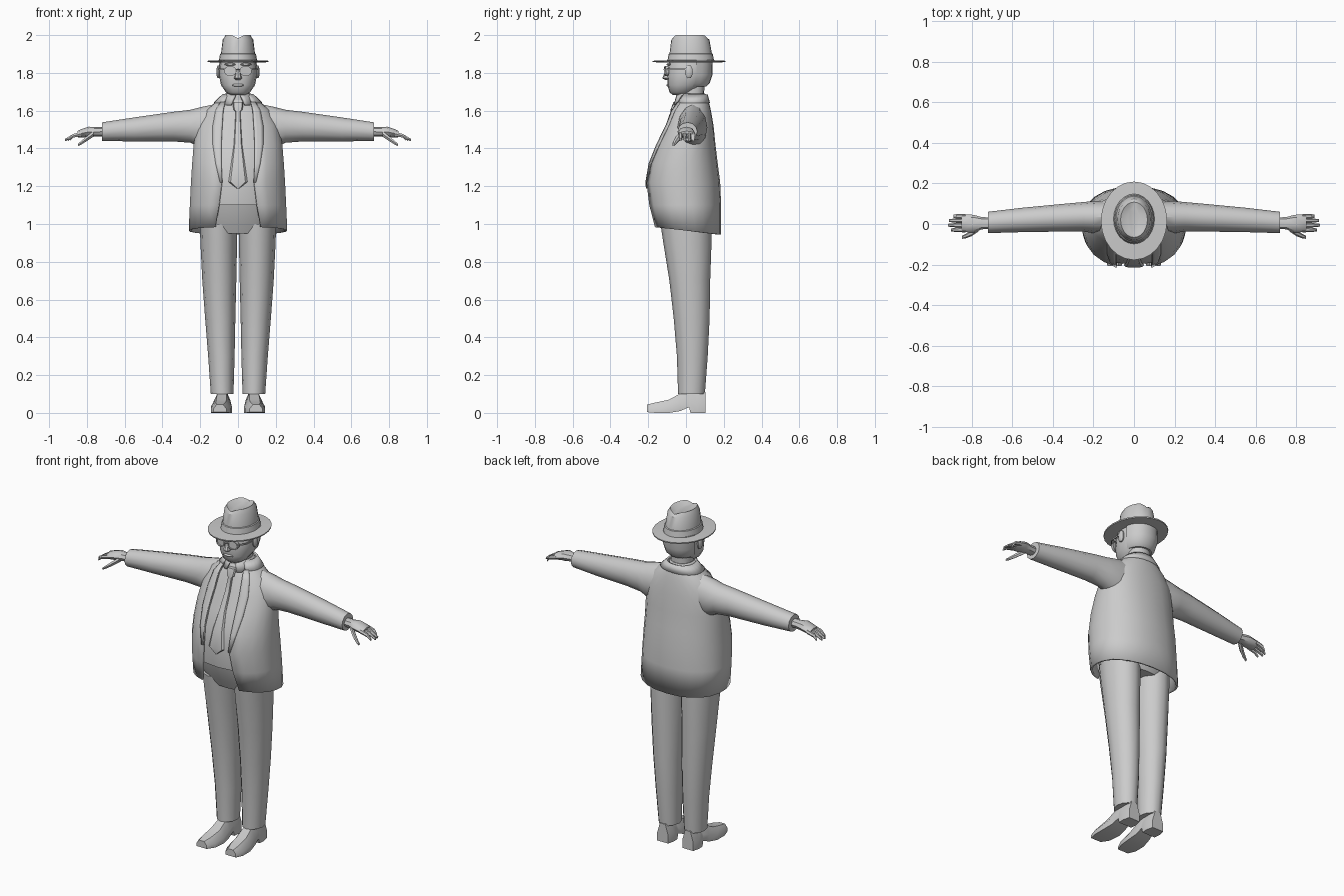
import bpy, bmesh, math

if "Cube" in bpy.data.objects:
    bpy.data.objects.remove(bpy.data.objects["Cube"])

grey = bpy.data.materials.new("plain_grey")
grey.diffuse_color = (0.6, 0.6, 0.6, 1)
grey.use_nodes = True
grey.node_tree.nodes["Principled BSDF"].inputs["Base Color"].default_value = grey.diffuse_color


def loft(name, rings, closed=True, mirror=False, thick=0, angle=40):
    """Skin a list of point rings; closed rings are capped at both ends."""
    bm = bmesh.new()
    vs = [[bm.verts.new(p) for p in r] for r in rings]
    n = len(rings[0])
    for a, b in zip(vs, vs[1:]):
        for i in range(n if closed else n - 1):
            j = (i + 1) % n
            bm.faces.new((a[i], a[j], b[j], b[i]))
    if closed:
        bm.faces.new(vs[0])
        bm.faces.new(vs[-1])
    bmesh.ops.recalc_face_normals(bm, faces=bm.faces)
    me = bpy.data.meshes.new(name)
    bm.to_mesh(me)
    bm.free()
    me.materials.append(grey)
    me.shade_smooth()
    me.set_sharp_from_angle(angle=math.radians(angle))
    ob = bpy.data.objects.new(name, me)
    bpy.context.collection.objects.link(ob)
    if mirror:
        m = ob.modifiers.new("mirror", 'MIRROR')
        m.use_clip = True
    if thick:
        s = ob.modifiers.new("thickness", 'SOLIDIFY')
        s.thickness, s.offset = thick, 0
    return ob


def level(z, hw, front, back, n=16, e=0.9, cx=0):
    """Level rounded ring: half width, front y and back y."""
    pts = []
    for i in range(n):
        t = 2 * math.pi * i / n
        s, c = math.sin(t), math.cos(t)
        x = hw * math.copysign(abs(s) ** e, s)
        y = (front + back) / 2 - (back - front) / 2 * math.copysign(abs(c) ** e, c)
        pts.append((cx + x, y, z))
    return pts


def half(z, hw, front, back, opening, n=11, e=0.9, width=None, tilt=0):
    """Half ring from an opening at the front round to the middle of the back."""
    t0 = math.asin(min(1, opening / hw) ** (1 / e))
    t1 = math.pi if width is None else math.asin(min(1, (opening + width) / hw) ** (1 / e))
    pts = []
    for i in range(n):
        t = t0 + (t1 - t0) * i / (n - 1)
        s, c = max(0, math.sin(t)), math.cos(t)
        x = hw * s ** e if s > 1e-6 else 0
        y = (front + back) / 2 - (back - front) / 2 * math.copysign(abs(c) ** e, c)
        pts.append((x, y, z - tilt * y))
    return pts


def upright(x, y0, y1, z0, z1, n=12):
    """Ring facing along x, for arms and fingers."""
    return [(x, (y0 + y1) / 2 + (y1 - y0) / 2 * math.cos(2 * math.pi * i / n),
             (z0 + z1) / 2 + (z1 - z0) / 2 * math.sin(2 * math.pi * i / n)) for i in range(n)]


def ball(name, loc, size, mirror=False):
    rings = []
    for k in range(1, 8):
        a = math.pi * k / 8
        r = math.sin(a)
        rings.append([(loc[0] + size[0] * r * math.cos(2 * math.pi * i / 10),
                       loc[1] + size[1] * r * math.sin(2 * math.pi * i / 10),
                       loc[2] - size[2] * math.cos(a)) for i in range(10)])
    return loft(name, rings, mirror=mirror)


# Jacket: z, half width, front, back, half opening
coat = [(.965, .255, -.175, .18, .12), (1.1, .25, -.2, .18, .1),
        (1.22, .245, -.212, .175, .085), (1.32, .238, -.195, .162, .09),
        (1.42, .23, -.155, .15, .09), (1.52, .213, -.105, .14, .085),
        (1.6, .165, -.075, .126, .08), (1.645, .11, -.05, .115, .07),
        (1.665, .08, -.035, .108, .055)]
loft("jacket", [half(*r, tilt=.12 if i == 0 else 0) for i, r in enumerate(coat)],
     closed=False, mirror=True, thick=.012)
# Lapels lie just over the jacket fronts
loft("lapels", [half(z, w + .006, f - .008, b, o - .002, n=4, width=k)
                for (z, w, f, b, o), k in zip(coat[2:8], (.012, .03, .045, .05, .04, .025))],
     closed=False, mirror=True, thick=.006)
loft("jacket_collar", [half(1.64, .125, -.055, .122, .075), half(1.685, .078, -.03, .11, .05)],
     closed=False, mirror=True, thick=.01)

# Shirt, collar and tie
loft("shirt", [level(z, w - .02, f + .01, b - .015) for z, w, f, b, o in coat[1:]])
loft("shirt_collar", [half(1.63, .08, -.068, .09, .035), half(1.69, .064, -.045, .098, .008)],
     closed=False, mirror=True, thick=.008)
tie = [(1.187, .004, -.2), (1.222, .05, -.203), (1.32, .036, -.186), (1.42, .022, -.146),
       (1.52, .016, -.096), (1.595, .013, -.07), (1.605, .024, -.07), (1.645, .028, -.055)]
loft("tie", [level(z, w, y - .012, y + .012, n=8, e=.7) for z, w, y in tie])

# Sleeves
loft("sleeves", [upright(*r) for r in (
    (.12, -.04, .11, 1.40, 1.635), (.2, -.045, .113, 1.405, 1.618),
    (.25, -.037, .108, 1.43, 1.605), (.34, -.037, .1, 1.437, 1.594),
    (.55, -.04, .08, 1.437, 1.564), (.72, -.045, .06, 1.44, 1.538))], mirror=True)

# Hands: palm, four fingers and thumb
loft("palms", [upright(*r, n=8) for r in (
    (.7, -.025, .032, 1.463, 1.515), (.75, -.026, .034, 1.463, 1.513),
    (.79, -.042, .045, 1.461, 1.515), (.835, -.04, .048, 1.457, 1.5),
    (.85, -.036, .045, 1.46, 1.492))], mirror=True)
for i, (y, tip) in enumerate(((-.029, .9), (-.006, .915), (.017, .912), (.038, .89))):
    loft("finger_%d" % (i + 1), [upright(x, y - r, y + r, z - r, z + r, n=6) for x, r, z in (
        (.83, .012, 1.478), (.875, .011, 1.466), (tip, .007, 1.445))], mirror=True)
loft("thumbs", [upright(x, y - r, y + r, z - r, z + r, n=6) for x, y, z, r in (
    (.765, -.018, 1.478, .018), (.8, -.045, 1.452, .015),
    (.83, -.06, 1.43, .011), (.848, -.066, 1.418, .007))], mirror=True)

# Trousers: hips and creased legs
loft("hips", [level(*r) for r in ((.95, .18, -.115, .12), (1.0, .2, -.14, .145),
                                  (1.08, .213, -.175, .155), (1.16, .22, -.195, .16))])
legs = [(.1, .084, .06, -.042, .1), (.3, .088, .07, -.048, .115), (.5, .094, .08, -.065, .125),
        (.7, .099, .09, -.088, .128), (.9, .102, .097, -.12, .135), (1.0, .103, .099, -.135, .135)]
loft("trouser_legs", [level(z, w, f, b, n=12, e=1.0, cx=x) for z, x, w, f, b in legs],
     mirror=True, angle=50)

# Shoes with heel and raised arch: y, centre x, half width, underside, top
shoe = [(.102, .083, .036, 0, .11), (.06, .083, .046, 0, .115), (.024, .083, .043, 0, .115),
        (.016, .083, .042, .03, .115), (-.03, .085, .048, .01, .103), (-.09, .088, .056, 0, .07),
        (-.16, .092, .052, 0, .055), (-.207, .096, .034, .004, .044)]
loft("shoes", [[(x - w, y, b), (x + w, y, b), (x + w, y, b + (t - b) * .45),
                (x + w * .5, y, t), (x - w * .5, y, t), (x - w, y, b + (t - b) * .45)]
               for y, x, w, b, t in shoe], mirror=True)

# Head, neck and hair
loft("neck", [level(1.62, .066, -.035, .1), level(1.68, .06, -.03, .095), level(1.76, .062, -.03, .1)])
loft("head", [level(*r) for r in (
    (1.683, .04, -.07, .01), (1.697, .064, -.087, .04), (1.735, .09, -.098, .09),
    (1.785, .1, -.1, .122), (1.835, .099, -.096, .128), (1.87, .09, -.085, .125))])
loft("hair", [[p for p in level(z, w, -.1, b, n=24) if p[1] > .03] for z, w, b in (
    (1.728, .078, .108), (1.745, .093, .125), (1.79, .103, .14), (1.87, .103, .142))])
loft("nose", [level(*r, n=8) for r in ((1.762, .012, -.108, -.08), (1.772, .021, -.126, -.08),
                                       (1.79, .015, -.118, -.08), (1.825, .009, -.104, -.08))])
ball("ears", (.103, .015, 1.805), (.012, .022, .036), mirror=True)
ball("lips", (0, -.093, 1.735), (.032, .012, .008))
ball("eyebrows", (.042, -.092, 1.845), (.03, .012, .007), mirror=True)

# Glasses: round rims, lenses, bridge and side bars
R = 20
dirs = [(math.cos(2 * math.pi * i / R), math.sin(2 * math.pi * i / R)) for i in range(R)]
loft("glasses_rims", [[(.041 + r * c, y + .5 * (.041 + r * c) ** 2 * 4, 1.81 + r * .85 * s) for c, s in dirs]
                      for r, y in ((.032, -.1), (.032, -.116), (.026, -.116), (.026, -.109))],
     mirror=True)
loft("glasses_bridge", [upright(x, -.119, -.11, 1.814, 1.822, n=6) for x in (-.014, .014)])
loft("glasses_side_bars", [[(x + a, y, 1.818 + b) for a, b in ((-.003, -.004), (.003, -.004), (.003, .004), (-.003, .004))]
                           for x, y in ((.074, -.1), (.1, -.07), (.106, .01))], mirror=True)

# Hat: brim, tapering crown with band and a pinched top
hat = [(1.854, .1, -.1, .14), (1.857, .162, -.176, .208), (1.864, .163, -.177, .209),
       (1.867, .101, -.098, .148), (1.9, .095, -.092, .142), (1.903, .09, -.087, .137),
       (1.975, .081, -.078, .124), (2.0, .066, -.066, .108), (1.984, .03, -.045, .088)]
rings = [level(*r, n=24, e=1.0) for r in hat]
rings[7] = [(x, y, z - .016 * max(0, 1 - abs(x) / .035)) for x, y, z in rings[7]]
loft("hat", rings, angle=35)
